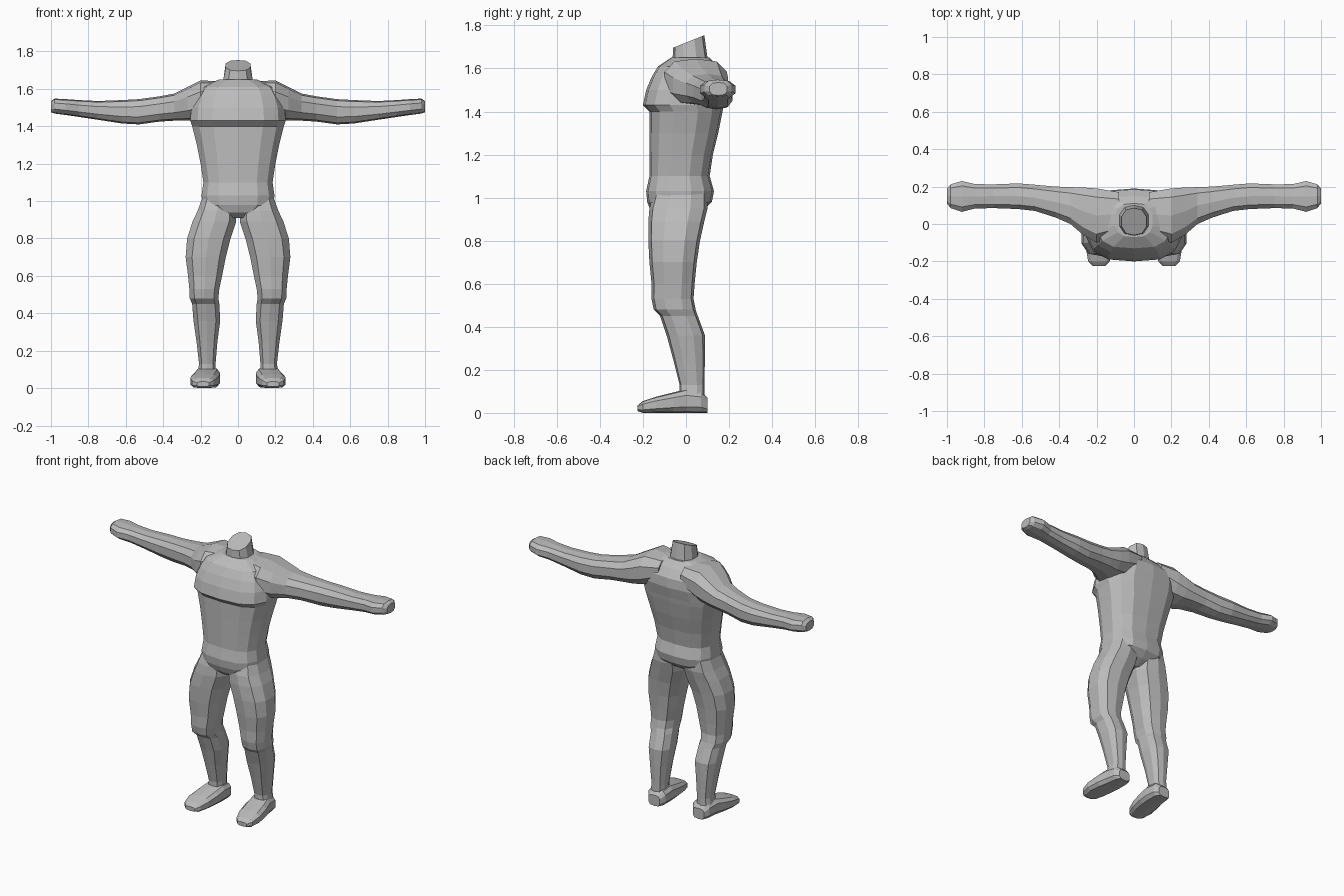
import bpy
import bmesh
from math import sin, cos, pi, copysign

default_cube = bpy.data.objects.get("Cube")
if default_cube:
    bpy.data.objects.remove(default_cube, do_unlink=True)

grey = bpy.data.materials.new("plain grey")
grey.use_nodes = True
colour = (0.5, 0.5, 0.5, 1)
grey.diffuse_color = colour
grey.node_tree.nodes["Principled BSDF"].inputs["Base Color"].default_value = colour


def squircle(value, power):
    return copysign(abs(value) ** power, value)


def loft(name, axis, rows, sides=10, power=0.8, tilt=0.0, mirror=False):
    """Skin rings along an axis; each row is position, then the low and high
    limits of the ring on the two remaining axes in x, y, z order."""
    bm = bmesh.new()
    others = [i for i in range(3) if i != axis]
    reach = squircle(cos(pi / sides), power)
    rings = []
    for position, low_a, high_a, low_b, high_b in rows:
        ring = []
        for step in range(sides):
            angle = (step + 0.5) * 2 * pi / sides
            point = [position] * 3
            for i, low, high, wave in ((others[0], low_a, high_a, cos(angle)),
                                       (others[1], low_b, high_b, sin(angle))):
                offset = squircle(wave, power) / reach
                offset = max(-1, min(1, offset))
                point[i] = (low + high) / 2 + offset * (high - low) / 2
            ring.append(bm.verts.new(point))
        rings.append(ring)
    for first, second in zip(rings, rings[1:]):
        for i in range(sides):
            j = (i + 1) % sides
            bm.faces.new((first[i], first[j], second[j], second[i]))
    bm.faces.new(rings[0])
    bm.faces.new(rings[-1])
    for vert in rings[-1]:
        vert.co.z += tilt * vert.co.y
    if mirror:
        for vert in bm.verts:
            vert.co.x = -vert.co.x
    bmesh.ops.recalc_face_normals(bm, faces=bm.faces)
    mesh = bpy.data.meshes.new(name)
    bm.to_mesh(mesh)
    bm.free()
    mesh.materials.append(grey)
    obj = bpy.data.objects.new(name, mesh)
    bpy.context.collection.objects.link(obj)
    return obj


# Torso: pelvis, waist, overhanging chest and domed shoulders
torso_rows = [
    (0.91, -0.06, 0.06, -0.13, 0.03),
    (0.94, -0.14, 0.14, -0.165, 0.08),
    (0.98, -0.19, 0.19, -0.18, 0.12),
    (1.03, -0.195, 0.195, -0.185, 0.13),
    (1.1, -0.185, 0.185, -0.17, 0.11),
    (1.2, -0.2, 0.2, -0.17, 0.125),
    (1.3, -0.22, 0.22, -0.17, 0.15),
    (1.4, -0.245, 0.245, -0.17, 0.17),
    (1.43, -0.255, 0.255, -0.2, 0.175),
    (1.5, -0.25, 0.25, -0.185, 0.19),
    (1.56, -0.23, 0.23, -0.16, 0.185),
    (1.61, -0.2, 0.2, -0.13, 0.15),
    (1.65, -0.1, 0.1, -0.07, 0.11),
]
body = loft("body", 2, torso_rows, sides=14, power=0.75)

# Neck stump with a sloping top
neck_rows = [
    (1.58, -0.09, 0.09, -0.07, 0.12),
    (1.65, -0.078, 0.078, -0.062, 0.1),
    (1.72, -0.066, 0.066, -0.06, 0.085),
]
parts = [loft("neck", 2, neck_rows, power=0.9, tilt=0.4)]

# Arm, from inside the shoulder to the closed wrist end
arm_rows = [
    (0.08, -0.06, 0.17, 1.5, 1.64),
    (0.2, -0.1, 0.19, 1.44, 1.645),
    (0.27, -0.06, 0.195, 1.43, 1.61),
    (0.34, 0, 0.197, 1.43, 1.575),
    (0.42, 0.035, 0.2, 1.425, 1.56),
    (0.53, 0.07, 0.21, 1.41, 1.545),
    (0.62, 0.08, 0.217, 1.415, 1.54),
    (0.75, 0.085, 0.212, 1.435, 1.535),
    (0.85, 0.083, 0.213, 1.45, 1.54),
    (0.92, 0.065, 0.23, 1.46, 1.545),
    (0.98, 0.085, 0.212, 1.468, 1.548),
    (1.0, 0.11, 0.19, 1.475, 1.535),
]

# Leg, from the ankle up into the hip, with a stepped kneecap
leg_rows = [
    (0.05, 0.12, 0.22, -0.03, 0.085),
    (0.13, 0.12, 0.208, -0.03, 0.085),
    (0.25, 0.11, 0.222, -0.06, 0.088),
    (0.36, 0.095, 0.238, -0.09, 0.088),
    (0.45, 0.1, 0.245, -0.12, 0.055),
    (0.48, 0.105, 0.258, -0.15, 0.045),
    (0.53, 0.1, 0.26, -0.16, 0.035),
    (0.6, 0.085, 0.267, -0.16, 0.04),
    (0.7, 0.065, 0.28, -0.17, 0.05),
    (0.8, 0.04, 0.272, -0.175, 0.065),
    (0.89, 0.01, 0.243, -0.175, 0.085),
    (0.95, 0.01, 0.215, -0.17, 0.1),
    (1.02, 0.02, 0.19, -0.15, 0.1),
]

# Foot, from toe to heel, with a flat sole
foot_rows = [
    (-0.225, 0.155, 0.22, 0.008, 0.035),
    (-0.2, 0.13, 0.245, 0, 0.055),
    (-0.14, 0.11, 0.255, 0, 0.075),
    (-0.06, 0.098, 0.245, 0, 0.095),
    (0, 0.095, 0.23, 0, 0.11),
    (0.07, 0.098, 0.22, 0, 0.1),
    (0.1, 0.12, 0.2, 0, 0.07),
]

for side, flipped in (("left", False), ("right", True)):
    parts.append(loft(side + "_arm", 0, arm_rows, mirror=flipped))
    parts.append(loft(side + "_leg", 2, leg_rows, mirror=flipped))
    parts.append(loft(side + "_foot", 1, foot_rows, power=0.65, mirror=flipped))

# Fuse every part into one continuous skin
bpy.context.view_layer.objects.active = body
for part in parts:
    fuse = body.modifiers.new("fuse " + part.name, "BOOLEAN")
    fuse.operation = "UNION"
    fuse.solver = "EXACT"
    fuse.object = part
    bpy.ops.object.modifier_apply(modifier=fuse.name)
    bpy.data.objects.remove(part, do_unlink=True)
